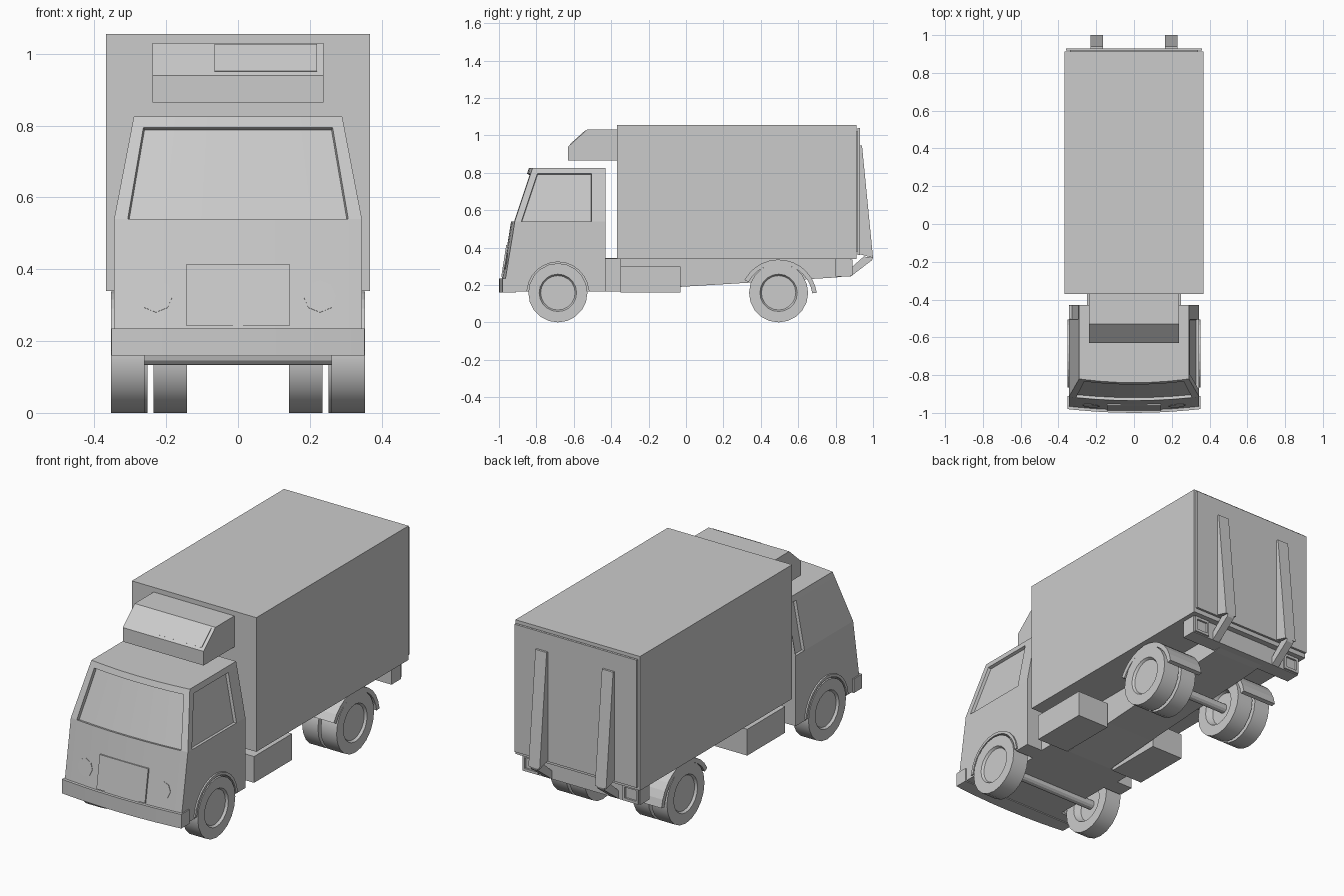
import bpy, bmesh
from math import sin, cos, pi, radians
from mathutils import Vector

if "Cube" in bpy.data.objects:
    bpy.data.objects.remove(bpy.data.objects["Cube"])


def finish(name, bm):
    bmesh.ops.recalc_face_normals(bm, faces=bm.faces)
    me = bpy.data.meshes.new(name)
    bm.to_mesh(me)
    bm.free()
    ob = bpy.data.objects.new(name, me)
    bpy.context.collection.objects.link(ob)
    return ob


def prism(name, pts, axis, a, b):
    """Extrude a 2D outline: (y, z) along X or (x, y) along Z."""
    bm = bmesh.new()
    put = (lambda p, d: (d, p[0], p[1])) if axis == 'X' else (lambda p, d: (p[0], p[1], d))
    lo = [bm.verts.new(put(p, a)) for p in pts]
    hi = [bm.verts.new(put(p, b)) for p in pts]
    n = len(pts)
    for i in range(n):
        j = (i + 1) % n
        bm.faces.new((lo[i], lo[j], hi[j], hi[i]))
    bm.faces.new(lo)
    bm.faces.new(hi)
    return finish(name, bm)


def box(name, x0, x1, y0, y1, z0, z1):
    return prism(name, [(x0, y0), (x1, y0), (x1, y1), (x0, y1)], 'Z', z0, z1)


def arc(cy, cz, r, a0, a1, n):
    return [(cy + r * cos(radians(a0 + (a1 - a0) * i / n)),
             cz + r * sin(radians(a0 + (a1 - a0) * i / n))) for i in range(n + 1)]


def arch(name, cy, cz, r0, r1, a0, a1, xa, xb):
    return prism(name, arc(cy, cz, r1, a0, a1, 12) + arc(cy, cz, r0, a1, a0, 12), 'X', xa, xb)


def wheel(name, s, xi, xo, cy, r=0.158, n=20):
    prof = [(xi + .035, 0), (xi + .035, .085), (xi, .1), (xi, r), (xo, r),
            (xo, .1), (xo - .012, .092), (xo - .012, 0)]
    bm = bmesh.new()
    rings = []
    for x, rad in prof:
        k = n if rad else 1
        rings.append([bm.verts.new((s * x, cy + rad * sin(2 * pi * i / n),
                                    r - rad * cos(2 * pi * i / n))) for i in range(k)])
    for A, B in zip(rings, rings[1:]):
        for i in range(n):
            j = (i + 1) % n
            q = [A[i % len(A)], A[j % len(A)], B[j % len(B)], B[i % len(B)]]
            bm.faces.new(list(dict.fromkeys(q)))
    ob = finish(name, bm)
    bpy.ops.object.select_all(action='DESELECT')
    bpy.context.view_layer.objects.active = ob
    ob.select_set(True)
    bpy.ops.object.shade_smooth_by_angle(angle=radians(30))


SIDES = (("right", 1), ("left", -1))
FW, RW = -0.685, 0.495          # axle positions

# Cab shell: stacked outlines with a bowed front, then recessed windows
T = [-1, -.89, -.6, -.3, 0, .3, .6, .89, 1]
rows = [(.165, .345, -.985), (.235, .345, -.985), (.54, .345, -.935),
        (.795, .296, -.85), (.825, .29, -.84)]
bm = bmesh.new()
rings = []
for z, w, yf in rows:
    side = [yf + .055, -.505, -.43]
    pts = [(w * t, yf + .02 * t * t) for t in T]
    pts += [(w, y) for y in side] + [(-w, y) for y in reversed(side)]
    rings.append([bm.verts.new((x, y, z)) for x, y in pts])
n = len(rings[0])
faces = [[bm.faces.new((A[i], A[(i + 1) % n], B[(i + 1) % n], B[i])) for i in range(n)]
         for A, B in zip(rings, rings[1:])]
bm.faces.new(rings[0][::-1])
bm.faces.new(rings[-1])
bm.normal_update()
for cols in ([1, 2, 3, 4, 5, 6], [9], [12]):
    bmesh.ops.inset_region(bm, faces=[faces[2][c] for c in cols], thickness=.002,
                           depth=-.016, use_even_offset=True)
cab = finish("cab", bm)

# Wheel wells cut from the cab
for label, s in SIDES:
    cutter = prism("well_cutter", arc(FW, .158, .168, 0, 345, 23), 'X', s * .235, s * .5)
    cutter.hide_render = True
    mod = cab.modifiers.new("well", 'BOOLEAN')
    mod.object = cutter
    mod.solver = 'EXACT'
    bpy.context.view_layer.objects.active = cab
    bpy.ops.object.modifier_apply(modifier=mod.name)
    bpy.data.objects.remove(cutter)

# Front bumper, radiator panel and headlights
prism("front_bumper", [(.352 * t, -1 + .02 * t * t) for t in T] + [(.352, -.91), (-.352, -.91)],
      'Z', .16, .235)
prism("radiator_panel", [(-.988, .242), (-.961, .415), (-.93, .415), (-.95, .242)],
      'X', -.143, .143)
for label, s in SIDES:
    bm = bmesh.new()
    bmesh.ops.create_cone(bm, cap_ends=True, segments=8, radius1=.046, radius2=.046, depth=.03)
    lamp = finish(label + "_headlight", bm)
    lamp.location = (s * .227, -.949, .323)
    lamp.rotation_euler = (radians(80.5), 0, s * radians(4))

# Cargo body with cooling unit
box("cargo_box", -.367, .367, -.37, .912, .34, 1.055)
prism("cooling_unit", [(-.37, .865), (-.63, .865), (-.63, .94), (-.53, 1.03), (-.37, 1.03)],
      'X', -.238, .238)
prism("cooling_vent", [(-.621, .952), (-.538, 1.027), (-.53, 1.015), (-.61, .945)],
      'X', -.065, .22)

# Chassis, crossmember and side tanks
prism("chassis", [(-.44, .345), (-.44, .165), (-.35, .165), (-.03, .19), (.3, .21),
                  (.8, .24), (.88, .25), (.88, .345)], 'X', -.14, .14)
box("cab_crossmember", -.25, .25, -.44, -.35, .165, .342)
box("rear_crossbar", -.345, .345, .8, .88, .245, .338)

# Tail lift platform
box("tail_platform", -.36, .36, .918, .93, .36, 1.04)
box("platform_hinge", -.34, .34, .905, .92, .38, 1.02)

for label, s in SIDES:
    box(label + "_tank", s * .15, s * .34, -.35, -.03, .16, .3)
    # lift posts and arms
    a, b = s * .163, s * .229
    prism(label + "_lift_post", [(.926, .945), (.941, .945), (1, .345), (.926, .365)], 'X', a, b)
    prism(label + "_lift_arm", [(1, .346), (.995, .333), (.88, .245), (.875, .285), (.95, .352)],
          'X', s * .175, s * .217)
    # tail lamp: frame strips around a lens
    for part, x0, x1, z0, z1 in (("top", .25, .34, .322, .336), ("bottom", .25, .34, .25, .264),
                                 ("inner", .25, .262, .264, .322), ("outer", .328, .34, .264, .322)):
        box(f"{label}_tail_lamp_{part}", s * x0, s * x1, .878, .89, z0, z1)
    # arches and wheels
    arch(label + "_front_arch", FW, .158, .165, .18, 5, 175, s * .25, s * .353)
    arch(label + "_rear_fender", RW, .13, .182, .206, 8, 152, s * .14, s * .345)
    wheel(label + "_front_wheel", s, .26, .353, FW)
    wheel(label + "_rear_inner_wheel", s, .142, .235, RW)
    wheel(label + "_rear_outer_wheel", s, .252, .345, RW)
for name, y in (("front_axle", FW), ("rear_axle", RW)):
    prism(name, arc(y, .158, .025, 0, 330, 11), 'X', -.29, .29)
